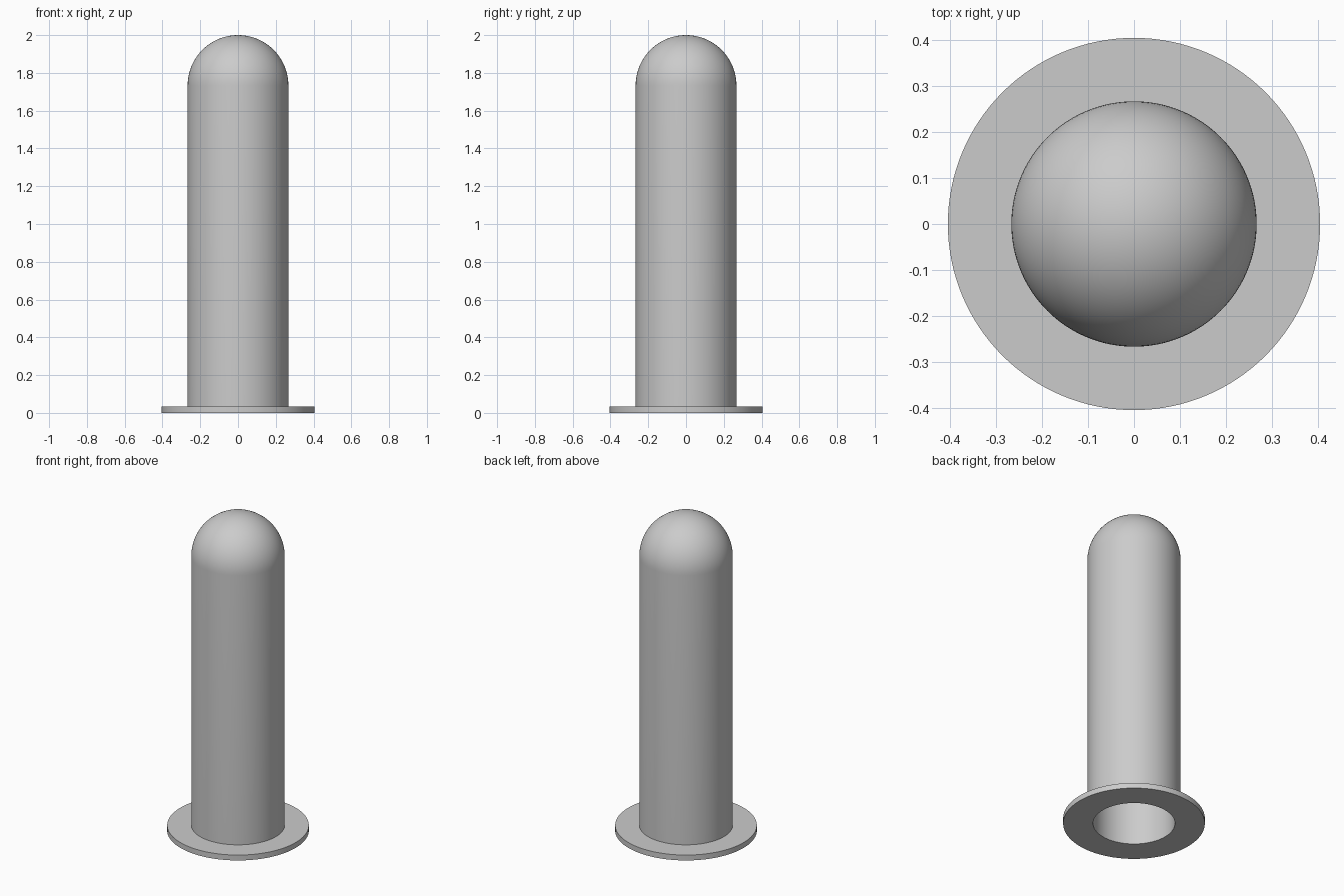
import bpy, bmesh
from math import sin, cos, pi, radians

cube = bpy.data.objects.get("Cube")
if cube:
    bpy.data.objects.remove(cube, do_unlink=True)

SEGMENTS = 128
DOME_STEPS = 24
OUTER_R, INNER_R = 0.267, 0.234
FLANGE_R, FLANGE_H = 0.405, 0.034
DOME_Z = 2.0 - OUTER_R

grey = bpy.data.materials.new("light_grey")
grey.use_nodes = True
colour = (0.6, 0.6, 0.6, 1.0)
grey.diffuse_color = colour
grey.node_tree.nodes["Principled BSDF"].inputs["Base Color"].default_value = colour


def dome(radius):
    """Quarter arc from the wall up to the axis."""
    angles = [pi / 2 * i / DOME_STEPS for i in range(DOME_STEPS + 1)]
    return [(radius * cos(a), DOME_Z + radius * sin(a)) for a in angles]


def revolve(name, profile):
    """Spin an (r, z) profile around the vertical axis."""
    bm = bmesh.new()
    verts = [bm.verts.new((r, 0, z)) for r, z in profile]
    edges = [bm.edges.new(pair) for pair in zip(verts, verts[1:])]
    bmesh.ops.spin(bm, geom=verts + edges, cent=(0, 0, 0), axis=(0, 0, 1),
                   angle=2 * pi, steps=SEGMENTS, use_merge=True)
    bmesh.ops.remove_doubles(bm, verts=bm.verts[:], dist=1e-5)
    bmesh.ops.recalc_face_normals(bm, faces=bm.faces[:])
    mesh = bpy.data.meshes.new(name)
    bm.to_mesh(mesh)
    bm.free()
    mesh.materials.append(grey)
    obj = bpy.data.objects.new(name, mesh)
    bpy.context.collection.objects.link(obj)
    bpy.ops.object.select_all(action="DESELECT")
    obj.select_set(True)
    bpy.context.view_layer.objects.active = obj
    bpy.ops.object.shade_smooth_by_angle(angle=radians(30))
    return obj


# Hollow domed tube with its base flange, as one closed shell:
# inner dome from the axis down, bore, flange, outer wall, outer dome
profile = dome(INNER_R)[::-1]
profile += [(INNER_R, 0), (FLANGE_R, 0), (FLANGE_R, FLANGE_H), (OUTER_R, FLANGE_H)]
profile += dome(OUTER_R)
revolve("flanged_domed_tube", profile)
